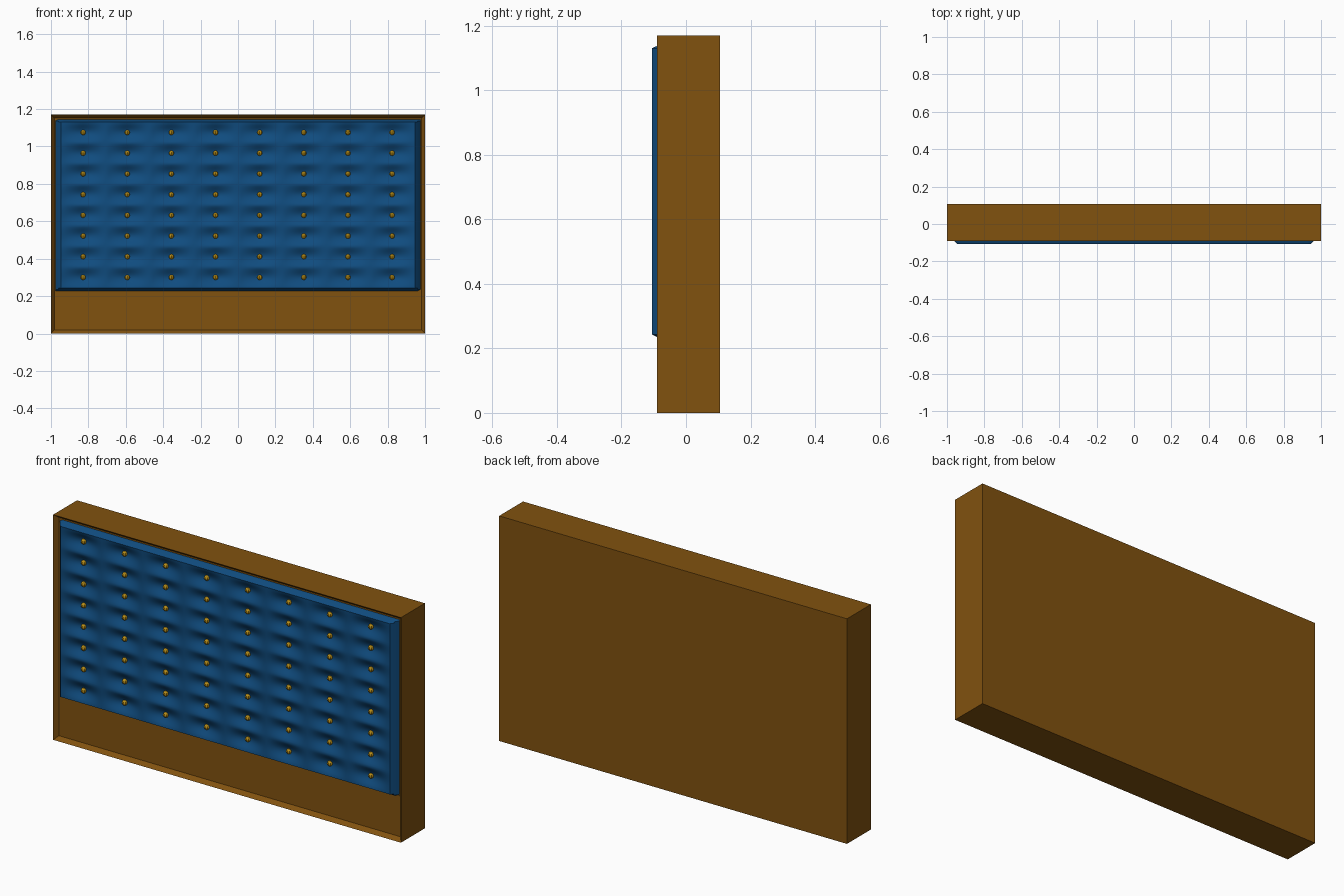
import bpy, bmesh, math

if "Cube" in bpy.data.objects:
    bpy.data.objects.remove(bpy.data.objects["Cube"])


def material(name, rgb):
    m = bpy.data.materials.new(name)
    m.diffuse_color = (*rgb, 1)
    m.use_nodes = True
    m.node_tree.nodes["Principled BSDF"].inputs["Base Color"].default_value = m.diffuse_color
    return m


def make(name, bm, mat, smooth=None):
    bmesh.ops.recalc_face_normals(bm, faces=bm.faces)
    me = bpy.data.meshes.new(name)
    bm.to_mesh(me)
    bm.free()
    me.materials.append(mat)
    ob = bpy.data.objects.new(name, me)
    bpy.context.collection.objects.link(ob)
    if smooth:
        bpy.context.view_layer.objects.active = ob
        ob.select_set(True)
        bpy.ops.object.shade_smooth_by_angle(angle=math.radians(smooth))
        ob.select_set(False)
    return ob


wood = material("brown wood", (0.22, 0.084, 0.0048))
fabric = material("blue fabric", (0.005, 0.072, 0.212))
brass = material("gold button", (0.48, 0.27, 0.009))

# Wooden slab with a shallow recessed front panel
bm = bmesh.new()
bmesh.ops.create_cube(bm, size=1)
for v in bm.verts:
    v.co.x *= 2
    v.co.y = -0.09 if v.co.y < 0 else 0.106
    v.co.z = 0 if v.co.z < 0 else 1.17
bm.normal_update()
front = [f for f in bm.faces if f.normal.y < -0.9]
bmesh.ops.inset_region(bm, faces=front, thickness=0.025)
for v in front[0].verts:
    v.co.y = -0.068
make("headboard_frame", bm, wood)

# Tufted cushion: grid surface with a dimple at each button
X0, DX, Z0, DZ, N = -0.828, 0.236, 0.30, 0.1107, 8
X1, X2, ZA, ZB = -0.975, 0.975, 0.228, 1.145
FRONT, BACK, DEPTH = -0.106, -0.068, 0.027


def coords(lo, hi, edge, n):
    a, b = lo + edge, hi - edge
    return [lo, lo + edge * 0.5] + [a + (b - a) * i / n for i in range(n + 1)] + [hi - edge * 0.5, hi]


def dimple(x, z):
    i = min(N - 1, max(0, round((x - X0) / DX)))
    j = min(N - 1, max(0, round((z - Z0) / DZ)))
    u = min(1, abs(x - X0 - i * DX) / (DX * 0.5))
    w = min(1, abs(z - Z0 - j * DZ) / (DZ * 0.5))
    return DEPTH * (1 - u) ** 0.9 * math.cos(w * math.pi / 2) ** 1.6


xs, zs = coords(X1, X2, 0.028, 96), coords(ZA, ZB, 0.015, 96)
bm = bmesh.new()
rows = []
for j, z in enumerate(zs):
    row = []
    for i, x in enumerate(xs):
        k = min(i, j, len(xs) - 1 - i, len(zs) - 1 - j)
        y = (BACK, -0.09)[k] if k < 2 else FRONT + dimple(x, z)
        row.append(bm.verts.new((x, y, z)))
    rows.append(row)
for a, b in zip(rows, rows[1:]):
    for i in range(len(xs) - 1):
        bm.faces.new((a[i], a[i + 1], b[i + 1], b[i]))
cushion = make("tufted_cushion", bm, fabric, 40)
if sum(p.normal.y for p in cushion.data.polygons) > 0:
    cushion.data.flip_normals()

# Gold buttons seated in the dimples
bm = bmesh.new()
for i in range(N):
    for j in range(N):
        new = bmesh.ops.create_uvsphere(bm, u_segments=8, v_segments=6, radius=0.014)["verts"]
        bmesh.ops.translate(bm, verts=new, vec=(X0 + i * DX, FRONT + DEPTH - 0.005, Z0 + j * DZ))
make("tuft_buttons", bm, brass)
